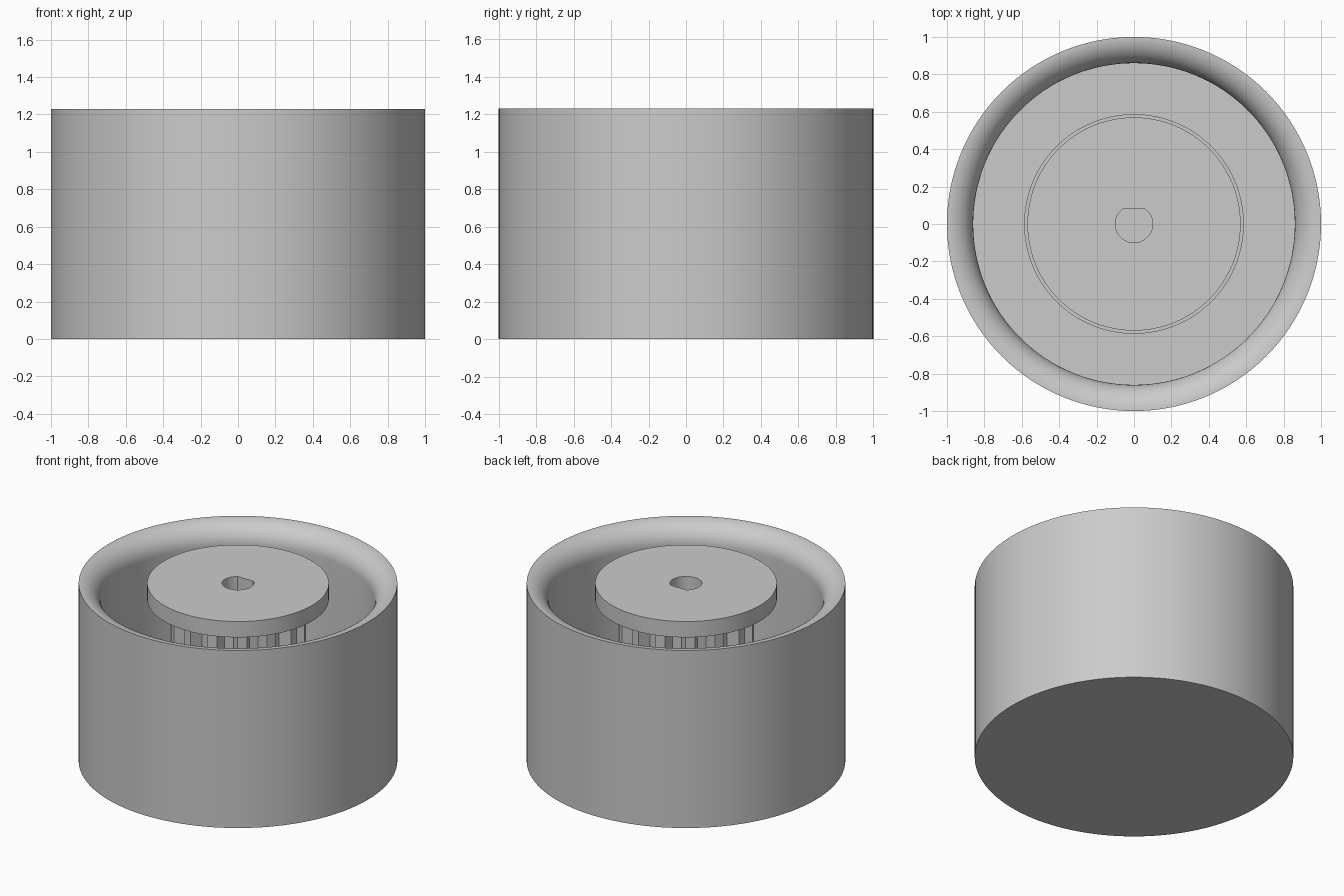
import bpy
import bmesh
from math import cos, sin, pi, sqrt, radians
from mathutils import Vector

cube = bpy.data.objects.get("Cube")
if cube:
    bpy.data.objects.remove(cube, do_unlink=True)

HEIGHT = 1.23
FLOOR = 0.14
WALL = 0.14
FLANGE = 0.11
SEGMENTS = 128

GREY = (0.6, 0.6, 0.6, 1)
grey = bpy.data.materials.new("light_grey")
grey.use_nodes = True
grey.diffuse_color = GREY
grey.node_tree.nodes["Principled BSDF"].inputs["Base Color"].default_value = GREY


def select_only(obj):
    bpy.ops.object.select_all(action="DESELECT")
    obj.select_set(True)
    bpy.context.view_layer.objects.active = obj


def finish(obj):
    """Weld seams, fix normals, apply the colour and smooth the round sides."""
    bm = bmesh.new()
    bm.from_mesh(obj.data)
    bmesh.ops.remove_doubles(bm, verts=bm.verts, dist=0.0001)
    bmesh.ops.recalc_face_normals(bm, faces=bm.faces)
    bm.to_mesh(obj.data)
    bm.free()
    obj.data.materials.clear()
    obj.data.materials.append(grey)
    select_only(obj)
    bpy.ops.object.shade_smooth_by_angle(angle=radians(20))


def lathe(name, profile):
    """Spin an (r, z) profile around the z axis."""
    bm = bmesh.new()
    verts = [bm.verts.new((r, 0, z)) for r, z in profile]
    edges = [bm.edges.new(pair) for pair in zip(verts, verts[1:])]
    bmesh.ops.spin(bm, geom=verts + edges, cent=(0, 0, 0), axis=(0, 0, 1),
                   angle=2 * pi, steps=SEGMENTS, use_merge=True)
    mesh = bpy.data.meshes.new(name)
    bm.to_mesh(mesh)
    bm.free()
    obj = bpy.data.objects.new(name, mesh)
    bpy.context.collection.objects.link(obj)
    finish(obj)


def circle(radius):
    return [(radius * cos(2 * pi * i / SEGMENTS), radius * sin(2 * pi * i / SEGMENTS))
            for i in range(SEGMENTS)]


def d_outline(radius, flat):
    """Round shaft outline with a flat on the +y side."""
    half = sqrt(radius ** 2 - flat ** 2)
    start = Vector((1, 0)).angle(Vector((half, flat)))
    sweep = pi + 2 * start
    return [(radius * cos(start - sweep * i / 40), radius * sin(start - sweep * i / 40))
            for i in range(41)]


def gear_outline(teeth, outer, root):
    """Trapezoidal grooves with round lands, one groove centred on -y."""
    points = []
    for t in range(teeth):
        middle = -pi / 2 + 2 * pi * t / teeth
        gap = [(-0.34, outer), (-0.18, root), (0.18, root), (0.34, outer),
               (0.42, outer), (0.5, outer), (0.58, outer)]
        for share, radius in gap:
            angle = middle + share * 2 * pi / teeth
            points.append((radius * cos(angle), radius * sin(angle)))
    return points


def bored_plate(name, outline, bottom, top):
    """Extrude an outline with the shaft bore through it."""
    curve = bpy.data.curves.new(name, "CURVE")
    curve.dimensions = "2D"
    curve.fill_mode = "BOTH"
    curve.extrude = (top - bottom) / 2
    for loop in (outline, d_outline(0.1, 0.08)):
        spline = curve.splines.new("POLY")
        spline.points.add(len(loop) - 1)
        for point, (x, y) in zip(spline.points, loop):
            point.co = (x, y, 0, 1)
        spline.use_cyclic_u = True
    obj = bpy.data.objects.new(name, curve)
    bpy.context.collection.objects.link(obj)
    obj.location.z = (bottom + top) / 2
    select_only(obj)
    bpy.ops.object.convert(target="MESH")
    finish(bpy.context.object)


# Cup: closed base, straight wall, mouth rounded towards the inside
rounding = [(1 - WALL * sin(a), HEIGHT - WALL + WALL * cos(a))
            for a in (pi / 2 * i / 16 for i in range(17))]
lathe("cup", [(0, 0), (1, 0)] + rounding + [(1 - WALL, FLOOR), (0, FLOOR)])

# Toothed pulley standing in the cup
bored_plate("lower_flange", circle(0.587), FLOOR, FLOOR + FLANGE)
bored_plate("toothed_drum", gear_outline(14, 0.43, 0.352),
            FLOOR + FLANGE, HEIGHT - FLANGE)
bored_plate("upper_flange", circle(0.57), HEIGHT - FLANGE, HEIGHT)
